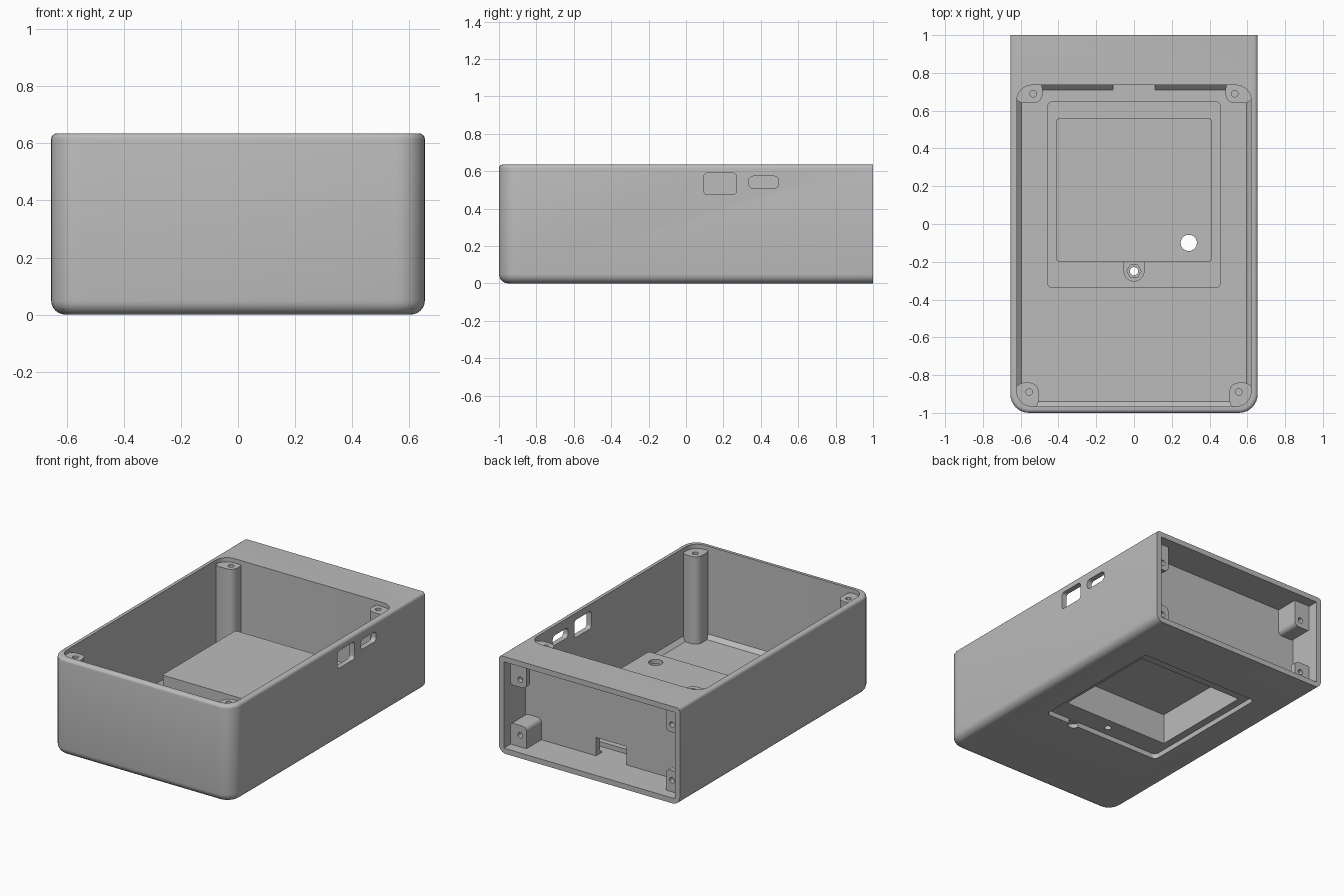
import bpy, bmesh
from math import sin, cos, pi

cube = bpy.data.objects.get("Cube")
if cube:
    bpy.data.objects.remove(cube, do_unlink=True)

plastic = bpy.data.materials.new("grey_plastic")
plastic.use_nodes = True
GREY = (0.5, 0.5, 0.5, 1)
plastic.diffuse_color = GREY
plastic.node_tree.nodes["Principled BSDF"].inputs["Base Color"].default_value = GREY

AXES = {
    "x": lambda u, v, w: (w, u, v),
    "y": lambda u, v, w: (u, w, v),
    "z": lambda u, v, w: (u, v, w),
}


def rounded(u0, u1, v0, v1, low=0.0, high=None, steps=8):
    """Rectangle with one corner radius on the low v side and one on the high side."""
    high = low if high is None else high
    corners = [(u0, v0, 1, 1, low, pi), (u1, v0, -1, 1, low, 1.5 * pi),
               (u1, v1, -1, -1, high, 0), (u0, v1, 1, -1, high, 0.5 * pi)]
    pts = []
    for u, v, su, sv, r, start in corners:
        count = steps if r else 0
        for i in range(count + 1):
            a = start + 0.5 * pi * i / max(count, 1)
            pts.append((u + su * r + r * cos(a), v + sv * r + r * sin(a)))
    return pts


def circle(u, v, r, sides=24):
    return [(u + r * cos(2 * pi * i / sides), v + r * sin(2 * pi * i / sides))
            for i in range(sides)]


def loft(name, rings, axis="z"):
    """Skin a closed solid through (outline, level) rings."""
    bm = bmesh.new()
    loops = [[bm.verts.new(AXES[axis](u, v, w)) for u, v in pts] for pts, w in rings]
    for a, b in zip(loops, loops[1:]):
        for i in range(len(a)):
            j = (i + 1) % len(a)
            bm.faces.new((a[i], a[j], b[j], b[i]))
    bm.faces.new(loops[0])
    bm.faces.new(loops[-1])
    bmesh.ops.recalc_face_normals(bm, faces=bm.faces)
    mesh = bpy.data.meshes.new(name)
    bm.to_mesh(mesh)
    bm.free()
    mesh.materials.append(plastic)
    obj = bpy.data.objects.new(name, mesh)
    bpy.context.collection.objects.link(obj)
    return obj


def prism(name, pts, start, end, axis="z"):
    return loft(name, [(pts, start), (pts, end)], axis)


def select(obj):
    bpy.ops.object.select_all(action="DESELECT")
    bpy.context.view_layer.objects.active = obj
    obj.select_set(True)


def combine(obj, tool, operation="DIFFERENCE"):
    mod = obj.modifiers.new("combine", "BOOLEAN")
    mod.operation, mod.solver, mod.object = operation, "EXACT", tool
    select(obj)
    bpy.ops.object.modifier_apply(modifier=mod.name)
    bpy.data.objects.remove(tool, do_unlink=True)


def cut(obj, pts, start, end, axis="z"):
    combine(obj, prism("cutter", pts, start, end, axis))


def finish(obj):
    select(obj)
    bpy.ops.object.shade_smooth_by_angle(angle=0.6)


W, H = 0.655, 0.635            # half width and height of the case
FLOOR, CEIL = 0.035, 0.6       # inner levels
WALL_X, DIVIDER = 0.62, 0.775  # inner side wall and back of the divider


# Outer body: rounded front corners, soft bottom and top edges, flat back
def body_outline(d):
    return rounded(-W + d, W - d, -1 + d, 1, 0.1 - d, 0)


rings = []
for i in range(7):
    a = 0.5 * pi * i / 6
    rings.append((body_outline(0.05 * (1 - sin(a))), 0.05 * (1 - cos(a))))
for i in range(5):
    a = 0.5 * pi * i / 4
    rings.append((body_outline(0.02 * (1 - cos(a))), H - 0.02 * (1 - sin(a))))
case = loft("case", rings)


# Main cavity, open at the top, with a chamfer along the floor
def cavity_outline(d):
    return rounded(-WALL_X + d, WALL_X - d, -0.965 + d, 0.735 - d, 0.08 - d)


combine(case, loft("cutter", [(cavity_outline(0.025), FLOOR), (cavity_outline(0), 0.06),
                              (cavity_outline(0), 0.8)]))

# Rear compartment, open at the back, and cable notch in the divider
cut(case, rounded(-WALL_X, WALL_X, FLOOR, CEIL), DIVIDER, 1.2, "y")
cut(case, rounded(-0.11, 0.11, FLOOR, 0.155), 0.7, 0.8, "y")

# Raised plinth, battery box and nut boss on the floor
for pts, top in ((rounded(-0.46, 0.46, -0.34, 0.65, 0.03), 0.065),
                 (rounded(-0.41, 0.41, -0.2, 0.56, 0.015), 0.265),
                 (rounded(-0.055, 0.055, -0.305, -0.18, 0.054, 0), 0.13)):
    combine(case, prism("raised", pts, 0.02, top), "UNION")

# Lid recess, finger notch and battery pocket from below
cut(case, rounded(-0.435, 0.435, -0.315, 0.625, 0.03), -0.1, 0.033)
cut(case, circle(0.22, -0.315, 0.035), -0.1, 0.026)
cut(case, rounded(-0.385, 0.385, -0.175, 0.535), -0.1, 0.235)

# Cable hole, lid screw hole and hexagonal nut seat
cut(case, circle(0.29, -0.1, 0.043), 0.2, 0.3)
cut(case, circle(0, -0.25, 0.022), -0.1, 0.2)
cut(case, circle(0, -0.25, 0.038, 6), 0.09, 0.2)

# Two port windows in the +x wall
cut(case, rounded(0.095, 0.27, 0.475, 0.59, 0.02), 0.5, 0.8, "x")
cut(case, rounded(0.335, 0.495, 0.508, 0.573, 0.025), 0.5, 0.8, "x")
finish(case)

# Four lid screw posts, rounded towards the inside
for side, side_name in ((1, "left"), (-1, "right")):
    for place, inner, v0, v1, hx, hy in (("front", 0.505, -0.98, -0.84, 0.555, -0.89),
                                         ("back", 0.485, 0.64, 0.76, 0.533, 0.69)):
        u0, u1 = sorted((side * inner, side * 0.63))
        post = prism(f"{place}_{side_name}_post", rounded(u0, u1, v0, v1, 0.048), 0.02, 0.607)
        cut(post, circle(side * hx, hy, 0.018, 16), 0.3, 0.7)
        finish(post)

# Back panel screw mounts: deep blocks on one diagonal, thin tabs on the other
for side, side_name in ((1, "left"), (-1, "right")):
    for upper in (True, False):
        deep = (side > 0) != upper
        u0, u1 = sorted((side * 0.505, side * 0.63))
        if upper:
            pts = rounded(u0, u1, 0.425, 0.61, 0.03, 0)
        else:
            pts = rounded(u0, u1, 0.025, 0.175, 0, 0.03)
        name = f"{'upper' if upper else 'lower'}_{side_name}_mount"
        mount = prism(name, pts, 0.765 if deep else 0.895, 0.93, "y")
        cut(mount, circle(side * 0.55, 0.475 if upper else 0.11, 0.018, 16), 0.85, 1.0, "y")
        finish(mount)
